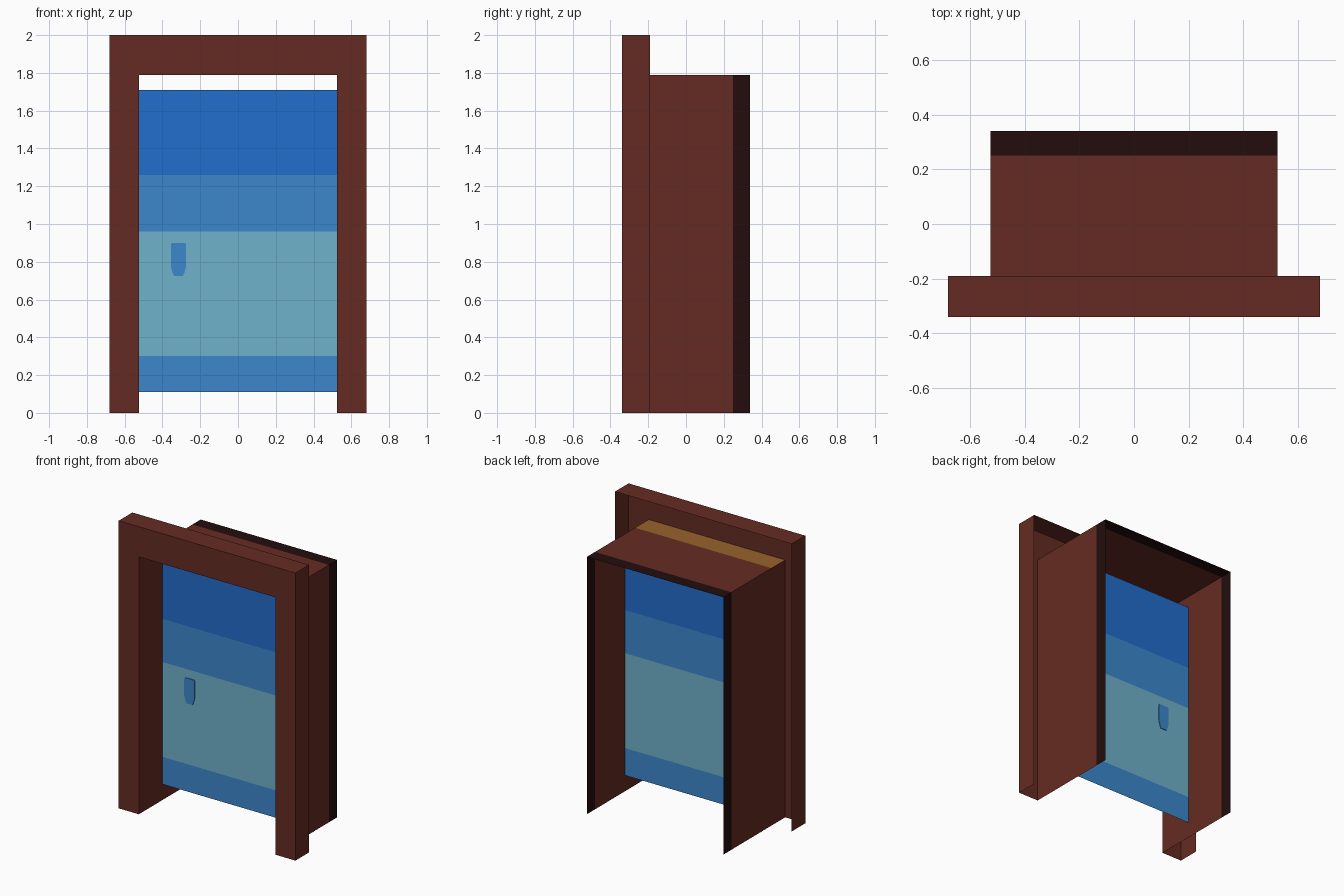
import bpy
import bmesh

cube = bpy.data.objects.get("Cube")
if cube:
    bpy.data.objects.remove(cube, do_unlink=True)


def linear(c):
    c /= 255
    return c / 12.92 if c <= 0.04045 else ((c + 0.055) / 1.055) ** 2.4


def material(name, *rgb):
    color = [linear(c) for c in rgb] + [1]
    mat = bpy.data.materials.new(name)
    mat.use_nodes = True
    mat.diffuse_color = color
    mat.node_tree.nodes["Principled BSDF"].inputs["Base Color"].default_value = color
    return mat


brown = material("brown wood", 101, 43, 34)
dark = material("dark end trim", 35, 13, 13)
amber = material("amber lintel", 152, 99, 43)
deep_blue = material("deep blue", 34, 109, 205)
mid_blue = material("mid blue", 59, 135, 203)
pale_blue = material("pale blue", 111, 178, 203)


def finish(name, bm, mats):
    mesh = bpy.data.meshes.new(name)
    bm.to_mesh(mesh)
    bm.free()
    for mat in mats:
        mesh.materials.append(mat)
    obj = bpy.data.objects.new(name, mesh)
    bpy.context.collection.objects.link(obj)
    return obj


def loft(name, rings, mats, pick):
    """Skin open rings of points; pick(strip, segment) gives the material slot."""
    bm = bmesh.new()
    rows = [[bm.verts.new(p) for p in ring] for ring in rings]
    for s, (a, b) in enumerate(zip(rows, rows[1:])):
        for i in range(len(a) - 1):
            face = bm.faces.new((a[i], b[i], b[i + 1], a[i + 1]))
            face.material_index = pick(s, i)
    return finish(name, bm, mats)


def arch(half_width, height, y):
    return [(-half_width, y, 0), (-half_width, y, height),
            (half_width, y, height), (half_width, y, 0)]


FRONT, FRAME_BACK, TRIM, BACK = -0.34, -0.19, 0.25, 0.34
INNER, INNER_TOP = 0.525, 1.79
OUTER, OUTER_TOP = 0.68, 2.0
DOOR_Y = -0.08

# Door surround: a front face with returns, open at the back
loft("door_frame",
     [arch(OUTER, OUTER_TOP, FRAME_BACK), arch(OUTER, OUTER_TOP, FRONT),
      arch(INNER, INNER_TOP, FRONT)],
     [brown], lambda s, i: 0)

# Thin-walled passage with dark rear trim and an amber lintel inside the frame
loft("passage",
     [arch(INNER, INNER_TOP, y) for y in (BACK, TRIM, FRAME_BACK, FRONT)],
     [brown, dark, amber],
     lambda s, i: 1 if s == 0 else 2 if s == 2 and i == 1 else 0)

# Door panel in horizontal colour bands
loft("door_panel",
     [[(-INNER, DOOR_Y, z), (INNER, DOOR_Y, z)] for z in (1.71, 1.26, 0.96, 0.3, 0.11)],
     [deep_blue, mid_blue, pale_blue],
     lambda s, i: (0, 1, 2, 1)[s])

# Handle: a thin tapered plate showing on both sides of the door
half = [(0.036, 0.9), (0.041, 0.885), (0.041, 0.78), (0.032, 0.745), (0.024, 0.725)]
outline = half + [(-x, z) for x, z in reversed(half)]
bm = bmesh.new()
plate = bm.faces.new([bm.verts.new((x - 0.315, DOOR_Y - 0.004, z)) for x, z in outline])
solid = bmesh.ops.extrude_face_region(bm, geom=[plate], use_keep_orig=True)
moved = [v for v in solid["geom"] if isinstance(v, bmesh.types.BMVert)]
bmesh.ops.translate(bm, vec=(0, 0.008, 0), verts=moved)
bmesh.ops.recalc_face_normals(bm, faces=bm.faces)
finish("door_handle", bm, [mid_blue])
